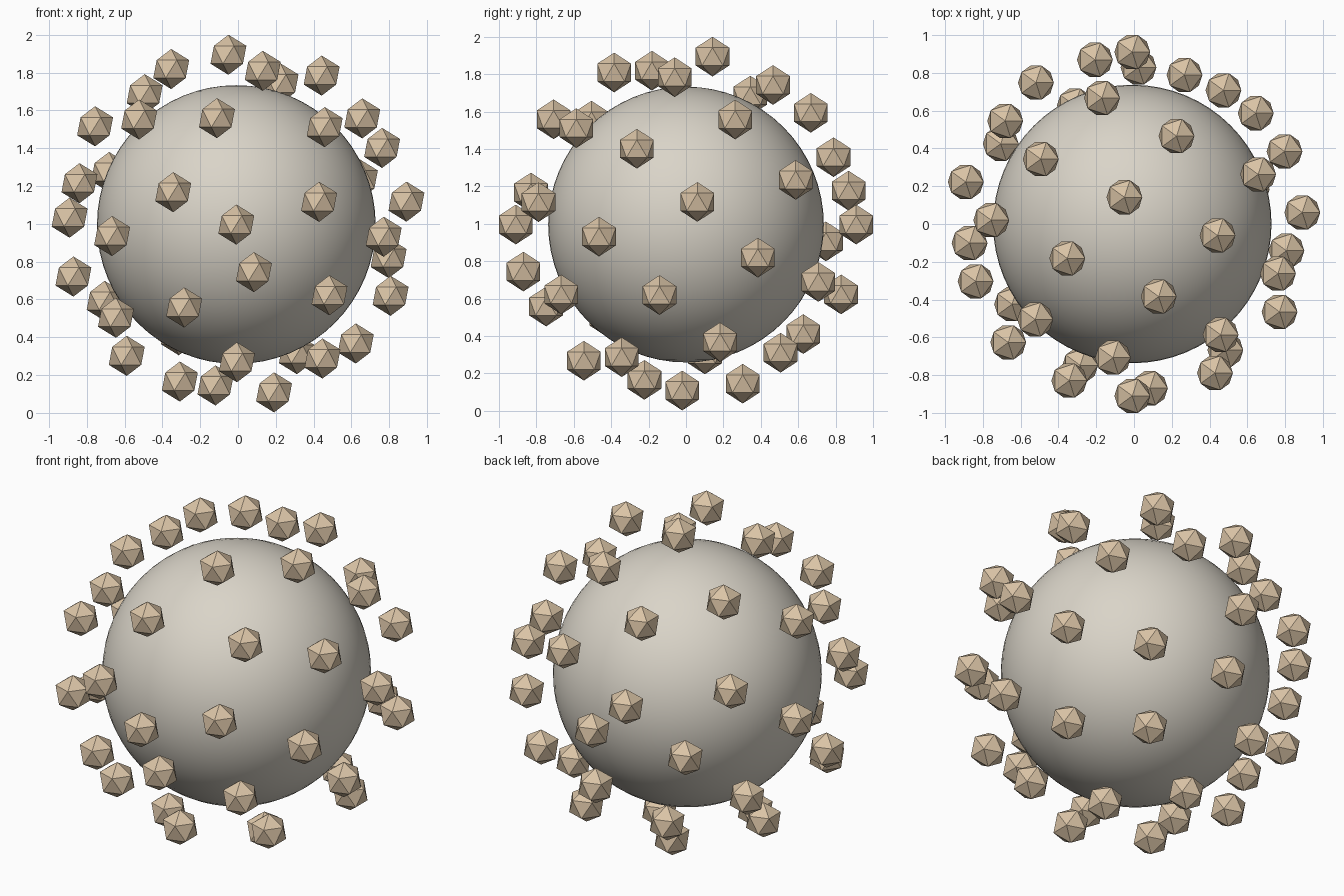
import bpy
import math

if "Cube" in bpy.data.objects:
    bpy.data.objects.remove(bpy.data.objects["Cube"])

CORE_R, ORBIT_R, NODE_R = 0.737, 0.91, 0.106
CENTRE = (-0.009, 0.0, 0.996)
COUNT = 46
GOLDEN = math.pi * (3 - math.sqrt(5))


def material(name, colour):
    m = bpy.data.materials.new(name)
    m.diffuse_color = (*colour, 1)
    m.use_nodes = True
    m.node_tree.nodes["Principled BSDF"].inputs["Base Color"].default_value = m.diffuse_color
    return m


stone = material("pale grey stone", (0.70, 0.66, 0.58))
tan = material("warm tan", (0.70, 0.55, 0.38))

# Smooth central ball
bpy.ops.mesh.primitive_uv_sphere_add(segments=64, ring_count=32, radius=CORE_R, location=CENTRE)
core = bpy.context.object
core.name = "core_ball"
core.data.materials.append(stone)
bpy.ops.object.shade_smooth()

# Faceted nodes on a golden-angle spiral running from back pole to front pole
bpy.ops.mesh.primitive_ico_sphere_add(subdivisions=1, radius=NODE_R)
first = bpy.context.object
first.data.materials.append(tan)
for i in range(COUNT):
    node = first if i == 0 else first.copy()
    if i:
        bpy.context.collection.objects.link(node)
    node.name = f"floating_node_{i + 1}"
    y = 1 - 2 * i / (COUNT - 1)
    ring = math.sqrt(max(0.0, 1 - y * y))
    node.location = (CENTRE[0] + ORBIT_R * ring * math.cos(GOLDEN * i),
                     CENTRE[1] + ORBIT_R * y,
                     CENTRE[2] + ORBIT_R * ring * math.sin(GOLDEN * i))
